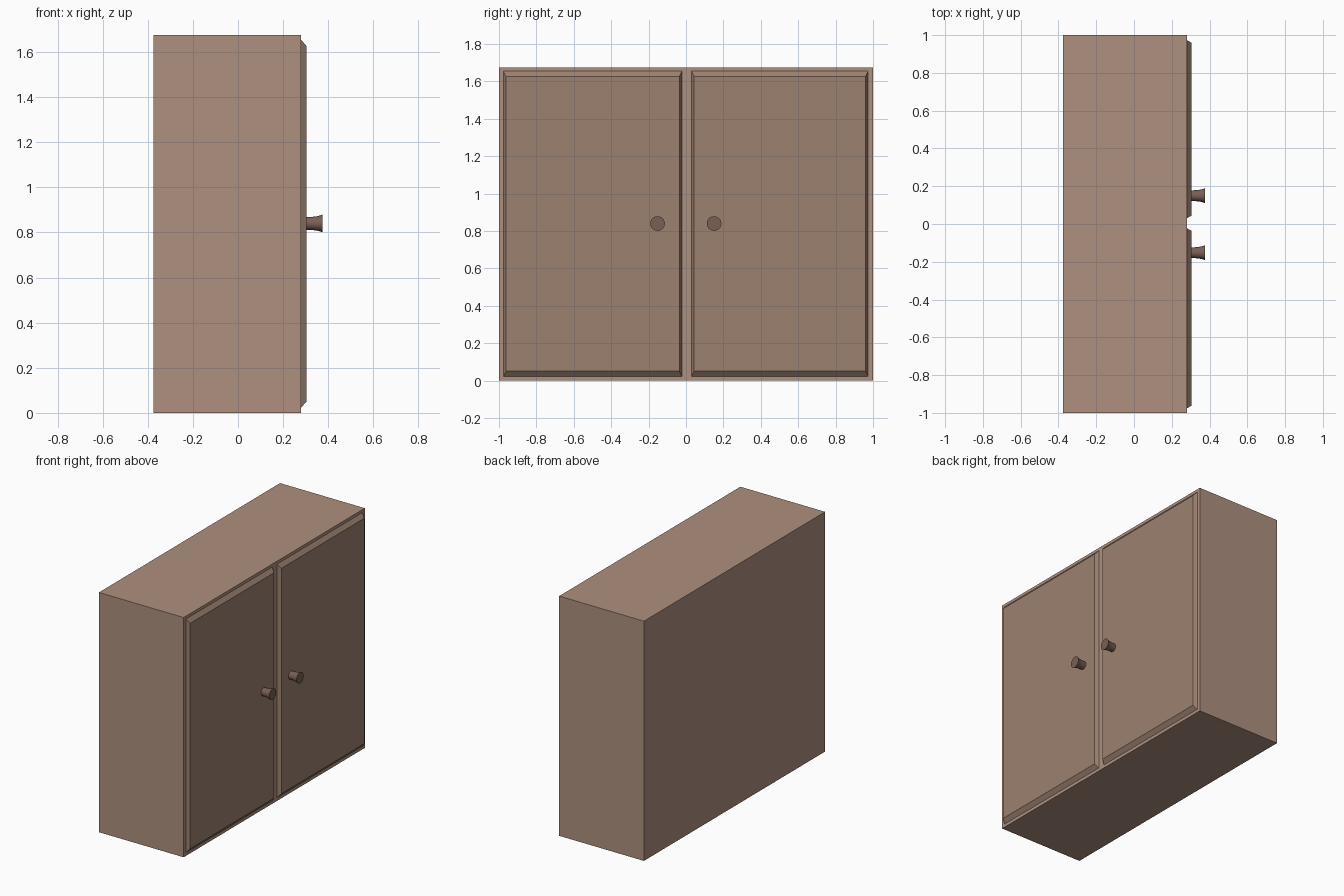
import bpy, bmesh, math
from mathutils import Matrix

if "Cube" in bpy.data.objects:
    bpy.data.objects.remove(bpy.data.objects["Cube"])


def material(name, rgb):
    m = bpy.data.materials.new(name)
    m.diffuse_color = (*rgb, 1)
    m.use_nodes = True
    m.node_tree.nodes["Principled BSDF"].inputs["Base Color"].default_value = m.diffuse_color
    return m


def make_object(name, bm, mat):
    bmesh.ops.recalc_face_normals(bm, faces=bm.faces)
    me = bpy.data.meshes.new(name)
    bm.to_mesh(me)
    bm.free()
    me.materials.append(mat)
    ob = bpy.data.objects.new(name, me)
    bpy.context.collection.objects.link(ob)
    return ob


def box(name, lo, hi, mat, inset=(0, 0)):
    """Box from lo to hi; its +x face shrinks by inset in y and z."""
    bm = bmesh.new()
    bmesh.ops.create_cube(bm, size=1)
    for v in bm.verts:
        front = v.co.x > 0
        for i in range(3):
            s = 1 if v.co[i] > 0 else -1
            v.co[i] = hi[i] if s > 0 else lo[i]
            if i and front:
                v.co[i] -= s * inset[i - 1]
    return make_object(name, bm, mat)


def knob(name, y, z, mat, sides=24):
    """Flared knob: concave profile (x, radius) spun around the x axis."""
    profile = [(0.30, 0.028), (0.325, 0.029), (0.345, 0.031),
               (0.36, 0.034), (0.375, 0.039)]
    bm = bmesh.new()
    rings = [[bm.verts.new((x, y + r * math.cos(2 * math.pi * k / sides),
                            z + r * math.sin(2 * math.pi * k / sides)))
              for k in range(sides)] for x, r in profile]
    for a, b in zip(rings, rings[1:]):
        for k in range(sides):
            n = (k + 1) % sides
            bm.faces.new((a[k], a[n], b[n], b[k]))
    bm.faces.new(rings[0])
    bm.faces.new(rings[-1])
    ob = make_object(name, bm, mat)
    bpy.ops.object.select_all(action='DESELECT')
    ob.select_set(True)
    bpy.context.view_layer.objects.active = ob
    bpy.ops.object.shade_smooth_by_angle(angle=math.radians(35))
    return ob


body_mat = material("body_wood", (0.42, 0.28, 0.21))
door_mat = material("door_wood", (0.33, 0.22, 0.16))
knob_mat = material("knob_wood", (0.19, 0.115, 0.09))

# Carcass
box("cabinet_body", (-0.375, -1, 0), (0.28, 1, 1.675), body_mat)

# Bevelled doors with their knobs
for side, y0, y1, ky in (("left", -0.977, -0.021, -0.152),
                         ("right", 0.029, 0.975, 0.15)):
    box(side + "_door", (0.278, y0, 0.02), (0.304, y1, 1.657), door_mat,
        inset=(0.015, 0.031))
    knob(side + "_knob", ky, 0.84, knob_mat)
